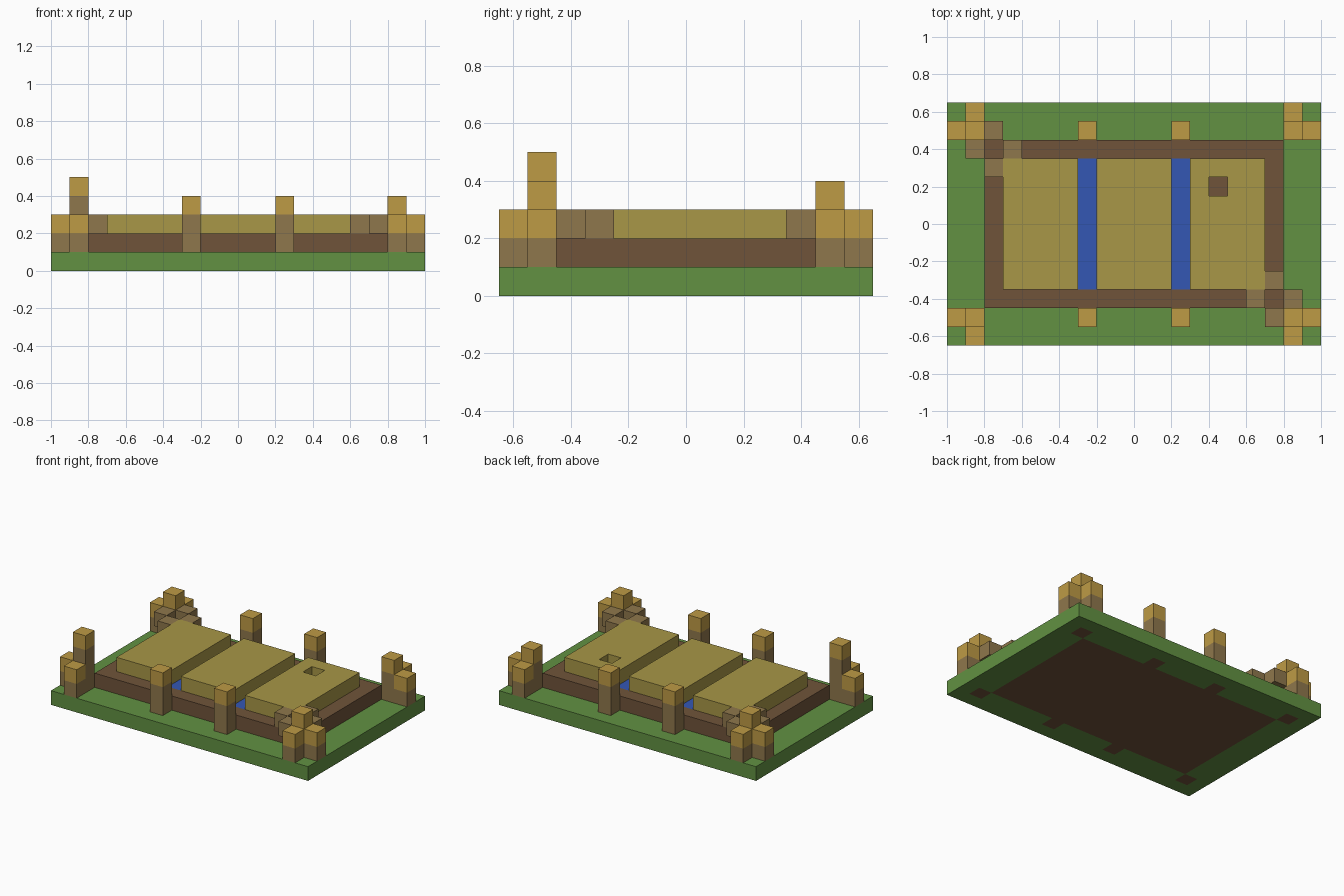
import bpy
import bmesh
from mathutils import Matrix, Vector

U = 0.1  # one block

cube = bpy.data.objects.get("Cube")
if cube:
    bpy.data.objects.remove(cube, do_unlink=True)


def material(name, r, g, b):
    lin = [((c / 255 + 0.055) / 1.055) ** 2.4 for c in (r, g, b)] + [1.0]
    m = bpy.data.materials.new(name)
    m.use_nodes = True
    m.diffuse_color = lin
    m.node_tree.nodes["Principled BSDF"].inputs["Base Color"].default_value = lin
    return m


grass = material("grass green", 98, 145, 66)
soil = material("soil brown", 112, 84, 58)
wood = material("wood brown", 143, 119, 76)
torch = material("golden yellow", 190, 155, 69)
crop = material("crop olive", 168, 151, 71)
water = material("water blue", 52, 87, 180)


def finish(name, bm, mats):
    me = bpy.data.meshes.new(name)
    bm.to_mesh(me)
    bm.free()
    for m in mats:
        me.materials.append(m)
    ob = bpy.data.objects.new(name, me)
    bpy.context.collection.objects.link(ob)
    return ob


def box_mesh(lo, hi):
    lo, hi = Vector(lo), Vector(hi)
    bm = bmesh.new()
    bmesh.ops.create_cube(bm, size=1, matrix=Matrix.Translation((lo + hi) / 2)
                          @ Matrix.Diagonal((*(hi - lo), 1)))
    return bm


def post(name, x, y, top):
    """Wooden block column whose highest block is golden."""
    bm = box_mesh((x - U / 2, y - U / 2, U), (x + U / 2, y + U / 2, top))
    bmesh.ops.bisect_plane(bm, geom=bm.verts[:] + bm.edges[:] + bm.faces[:],
                           plane_co=(0, 0, top - U), plane_no=(0, 0, 1))
    for f in bm.faces:
        f.material_index = int(f.calc_center_median().z > top - U)
    finish(name, bm, [wood, torch])


# Ground slab: soil shows underneath the bed and the main posts
def soil_below(x, y):
    bed = abs(x) < 0.8 and abs(y) < 0.45
    under_post = abs(abs(y) - 0.5) < 0.04 and min(abs(abs(x) - 0.25), abs(abs(x) - 0.85)) < 0.04
    return bed or under_post


bm = bmesh.new()
bmesh.ops.create_grid(bm, x_segments=20, y_segments=13, size=1,
                      matrix=Matrix.Diagonal((1, 0.65, 1, 1)))
ext = bmesh.ops.extrude_face_region(bm, geom=bm.faces[:], use_keep_orig=True)
bmesh.ops.translate(bm, vec=(0, 0, U),
                    verts=[v for v in ext["geom"] if isinstance(v, bmesh.types.BMVert)])
bmesh.ops.recalc_face_normals(bm, faces=bm.faces[:])
for f in bm.faces:
    c = f.calc_center_median()
    f.material_index = int(c.z < 0.01 and soil_below(c.x, c.y))
finish("ground", bm, [grass, soil])

# Raised soil bed with water channels painted on its top
bm = box_mesh((-0.8, -0.45, U), (0.8, 0.45, 2 * U))
cuts = [(x, Vector((1, 0, 0))) for x in (-0.3, -0.2, 0.2, 0.3)]
cuts += [(y, Vector((0, 1, 0))) for y in (-0.35, 0.35)]
for d, n in cuts:
    bmesh.ops.bisect_plane(bm, geom=bm.verts[:] + bm.edges[:] + bm.faces[:],
                           plane_co=n * d, plane_no=n)
for f in bm.faces:
    c = f.calc_center_median()
    f.material_index = int(c.z > 0.19 and abs(c.y) < 0.35 and 0.2 < abs(c.x) < 0.3)
finish("soil_bed", bm, [soil, water])

# Three crop plots
plots = []
for side, x in (("left", 0.5), ("middle", 0), ("right", -0.5)):
    bm = box_mesh((x - 0.2, -0.35, 2 * U), (x + 0.2, 0.35, 3 * U))
    plots.append(finish(side + "_crop_plot", bm, [crop]))

# Missing block in the left plot
hole = finish("hole_cutter", box_mesh((0.4, 0.15, U), (0.5, 0.25, 4 * U)), [crop])
hole.hide_render = True
hole.hide_viewport = True
cut = plots[0].modifiers.new("hole", "BOOLEAN")
cut.operation = "DIFFERENCE"
cut.solver = "EXACT"
cut.object = hole

# Corner post clusters and side posts
for sx, side in ((1, "left"), (-1, "right")):
    for sy, end in ((-1, "front"), (1, "back")):
        name = end + "_" + side
        tall = 5 * U if (sx, sy) == (-1, -1) else 4 * U
        post(name + "_corner_post", sx * 0.85, sy * 0.5, tall)
        post(name + "_outer_post_x", sx * 0.95, sy * 0.5, 3 * U)
        post(name + "_outer_post_y", sx * 0.85, sy * 0.6, 3 * U)
        post(name + "_side_post", sx * 0.25, sy * 0.5, 4 * U)

# Rings of four wooden blocks at two opposite corners of the bed
for s, name in ((1, "front_left"), (-1, "back_right")):
    for i, (dx, dy) in enumerate(((U, 0), (-U, 0), (0, U), (0, -U))):
        x, y = s * 0.75 + dx, -s * 0.4 + dy
        bm = box_mesh((x - U / 2, y - U / 2, 2 * U), (x + U / 2, y + U / 2, 3 * U))
        finish(f"{name}_ring_block_{i + 1}", bm, [wood])
